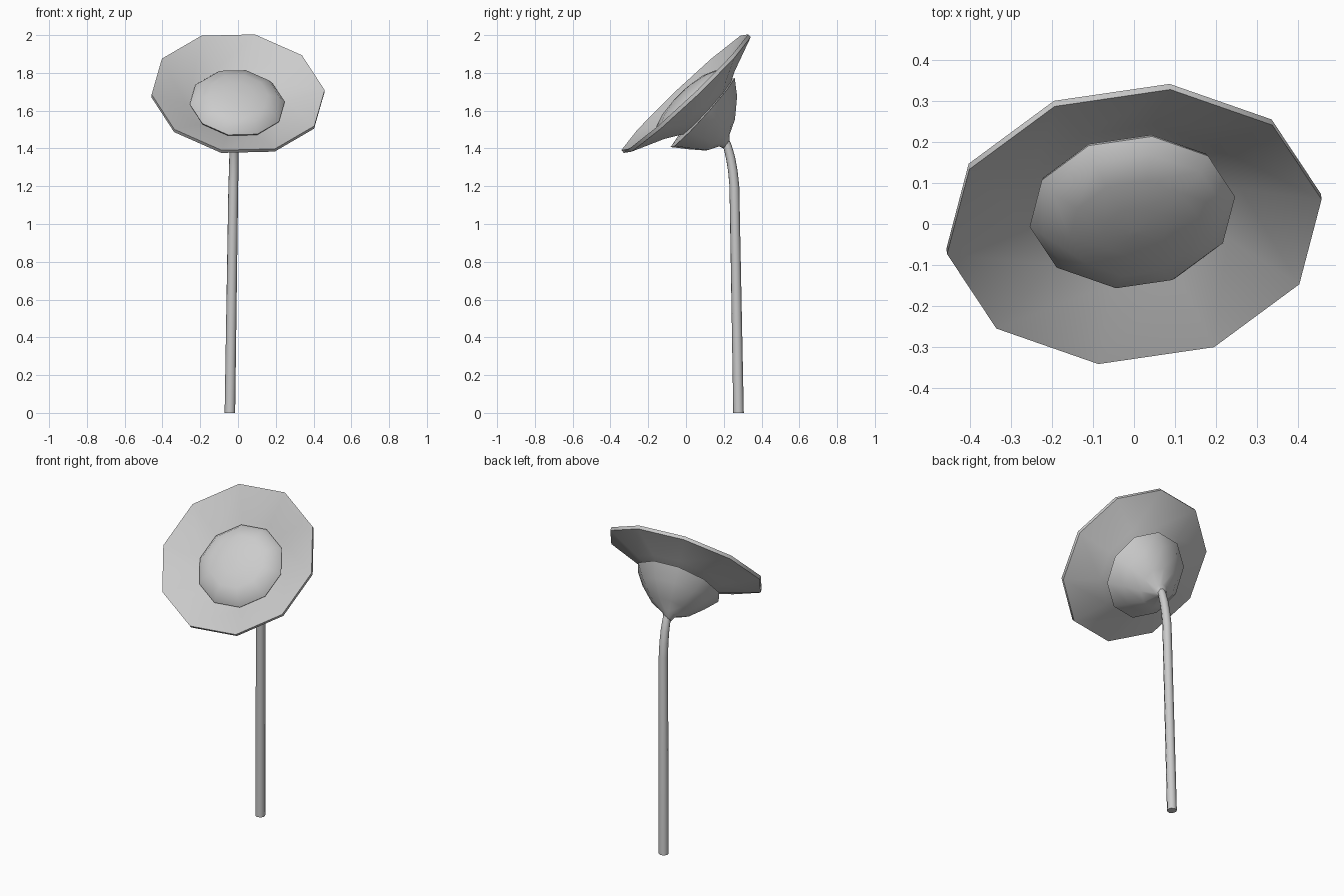
import bpy, bmesh, math
from mathutils import Vector, Matrix

if "Cube" in bpy.data.objects:
    bpy.data.objects.remove(bpy.data.objects["Cube"])

SIDES = 10
PHASE = math.radians(7)

grey = bpy.data.materials.new("light_grey")
grey.use_nodes = True
colour = (0.6, 0.6, 0.6, 1)
grey.diffuse_color = colour
grey.node_tree.nodes["Principled BSDF"].inputs["Base Color"].default_value = colour


def finish(obj, angle):
    """Assign the material and smooth all but the sharp edges."""
    obj.data.materials.clear()
    obj.data.materials.append(grey)
    bpy.ops.object.select_all(action="DESELECT")
    obj.select_set(True)
    bpy.context.view_layer.objects.active = obj
    bpy.ops.object.shade_smooth_by_angle(angle=math.radians(angle))


def lathe(name, centre, normal, profile, angle=50):
    """Spin (radius, height, sideways shift) rings about a tilted axis, capping both ends."""
    n = Vector(normal).normalized()
    x = (Vector((1, 0, 0)) - n * n.x).normalized()
    frame = Matrix((x, n.cross(x), n)).transposed()
    bm = bmesh.new()
    rings = []
    for r, h, shift in profile:
        ring = []
        for i in range(SIDES):
            a = PHASE + math.tau * i / SIDES
            local = Vector((r * math.cos(a), r * math.sin(a) + shift, h))
            ring.append(bm.verts.new(Vector(centre) + frame @ local))
        rings.append(ring)
    for low, high in zip(rings, rings[1:]):
        for i in range(SIDES):
            j = (i + 1) % SIDES
            bm.faces.new((low[i], low[j], high[j], high[i]))
    bm.faces.new(rings[0][::-1])
    bm.faces.new(rings[-1])
    bmesh.ops.recalc_face_normals(bm, faces=bm.faces)
    mesh = bpy.data.meshes.new(name)
    bm.to_mesh(mesh)
    bm.free()
    obj = bpy.data.objects.new(name, mesh)
    bpy.context.collection.objects.link(obj)
    finish(obj, angle)
    return obj


head_normal = (0.082, -0.684, 0.726)

# Shallow bowl of petals with a thin rim
lathe("petals", (0, 0, 1.69), head_normal,
      [(0.14, -0.16, 0), (0.27, -0.088, 0), (0.463, -0.01, 0),
       (0.463, 0.01, 0), (0.27, -0.068, 0), (0.14, -0.14, 0)])

# Domed seed disc in the middle
lathe("seed_disc", (-0.004, 0.03, 1.64), head_normal,
      [(0.17, -0.05, 0), (0.25, -0.01, 0), (0.254, 0, 0), (0.225, 0.035, 0),
       (0.16, 0.06, 0), (0.08, 0.073, 0), (0.01, 0.076, 0)])

# Cup behind the petals, narrowing into the stem
lathe("calyx", (-0.01, 0.088, 1.59), (0.08, -0.74, 0.667),
      [(0.022, -0.215, -0.045), (0.04, -0.186, -0.035), (0.115, -0.15, -0.025),
       (0.195, -0.075, -0.005), (0.254, 0, 0), (0.15, 0.005, 0)])

# Tapered stem that bends into the cup
path = [(-0.043, 0.278, 0, 1), (-0.025, 0.256, 1.2, 0.93), (-0.023, 0.248, 1.28, 0.9),
        (-0.022, 0.236, 1.35, 0.87), (-0.021, 0.22, 1.41, 0.82), (-0.02, 0.2, 1.455, 0.8),
        (-0.018, 0.16, 1.5, 0.8)]
curve = bpy.data.curves.new("stem", "CURVE")
curve.dimensions = "3D"
curve.bevel_depth = 0.028
curve.bevel_resolution = 2
curve.use_fill_caps = True
spline = curve.splines.new("POLY")
spline.points.add(len(path) - 1)
for point, (px, py, pz, scale) in zip(spline.points, path):
    point.co = (px, py, pz, 1)
    point.radius = scale
stem = bpy.data.objects.new("stem", curve)
bpy.context.collection.objects.link(stem)
bpy.ops.object.select_all(action="DESELECT")
stem.select_set(True)
bpy.context.view_layer.objects.active = stem
bpy.ops.object.convert(target="MESH")
finish(bpy.context.object, 50)
